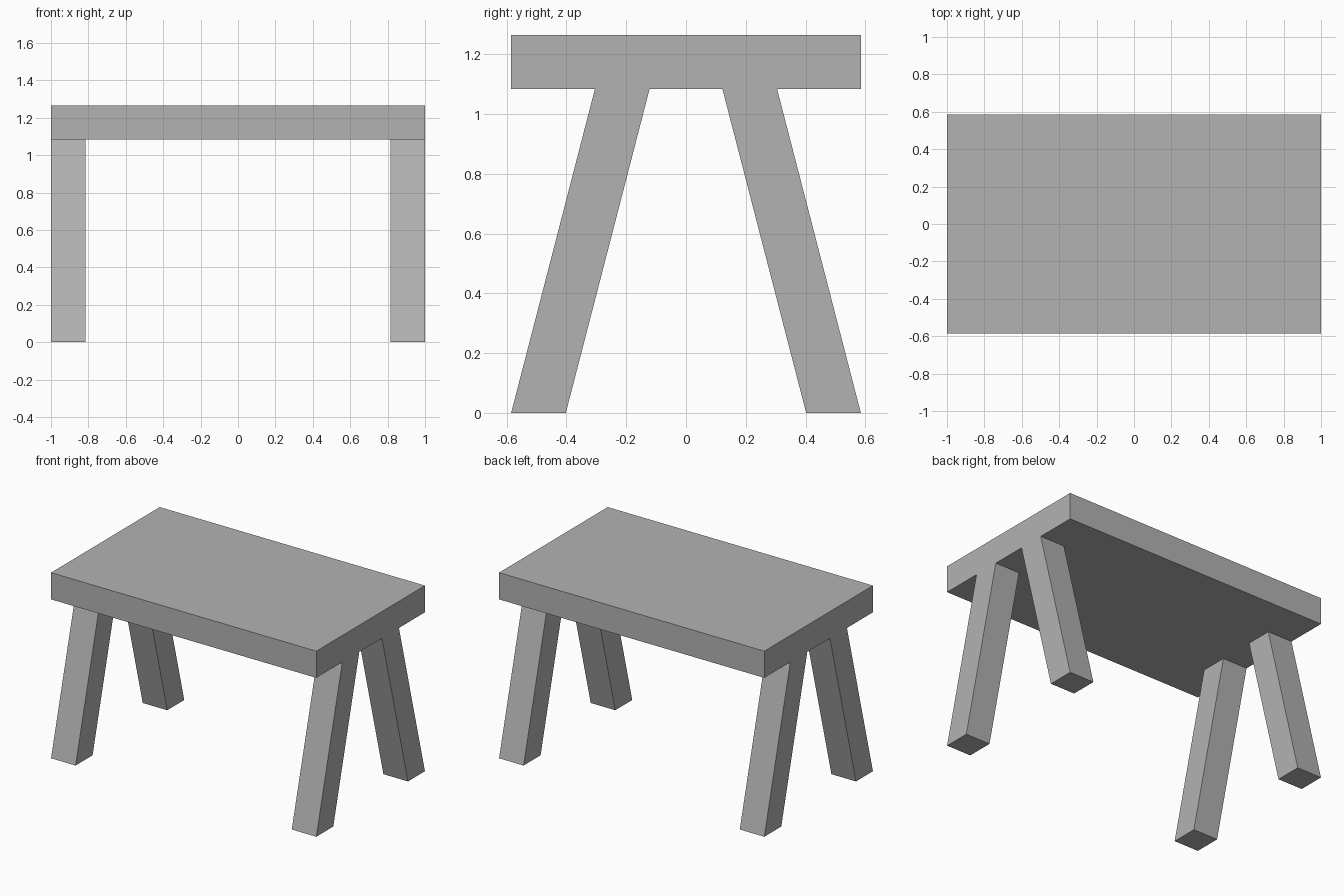
import bpy
import bmesh

if "Cube" in bpy.data.objects:
    bpy.data.objects.remove(bpy.data.objects["Cube"])

grey = bpy.data.materials.new("plain grey")
grey.diffuse_color = (0.45, 0.45, 0.45, 1)
grey.use_nodes = True
grey.node_tree.nodes["Principled BSDF"].inputs["Base Color"].default_value = grey.diffuse_color

TOP_Z, UNDER_Z = 1.265, 1.083
HALF_X, HALF_Y = 1.0, 0.585


def prism(name, profile, x0, x1):
    """Extrude a closed (y, z) profile from x0 to x1."""
    bm = bmesh.new()
    base = bm.faces.new([bm.verts.new((x0, y, z)) for y, z in profile])
    side = bmesh.ops.extrude_face_region(bm, geom=[base])["geom"]
    bmesh.ops.translate(bm, vec=(x1 - x0, 0, 0),
                        verts=[v for v in side if isinstance(v, bmesh.types.BMVert)])
    bmesh.ops.recalc_face_normals(bm, faces=bm.faces)
    mesh = bpy.data.meshes.new(name)
    bm.to_mesh(mesh)
    bm.free()
    mesh.materials.append(grey)
    obj = bpy.data.objects.new(name, mesh)
    bpy.context.collection.objects.link(obj)
    return obj


# Thick slab top
prism("table_top", [(-HALF_Y, UNDER_Z), (HALF_Y, UNDER_Z),
                    (HALF_Y, TOP_Z), (-HALF_Y, TOP_Z)], -HALF_X, HALF_X)

# Four slanted legs, flush with the ends of the top
for side, sx in (("left", -1), ("right", 1)):
    for end, sy in (("front", -1), ("back", 1)):
        profile = [(sy * y, z) for y, z in
                   ((0.402, 0), (HALF_Y, 0), (0.305, UNDER_Z), (0.122, UNDER_Z))]
        prism(f"{end}_{side}_leg", profile, sx * 0.815, sx * HALF_X)
